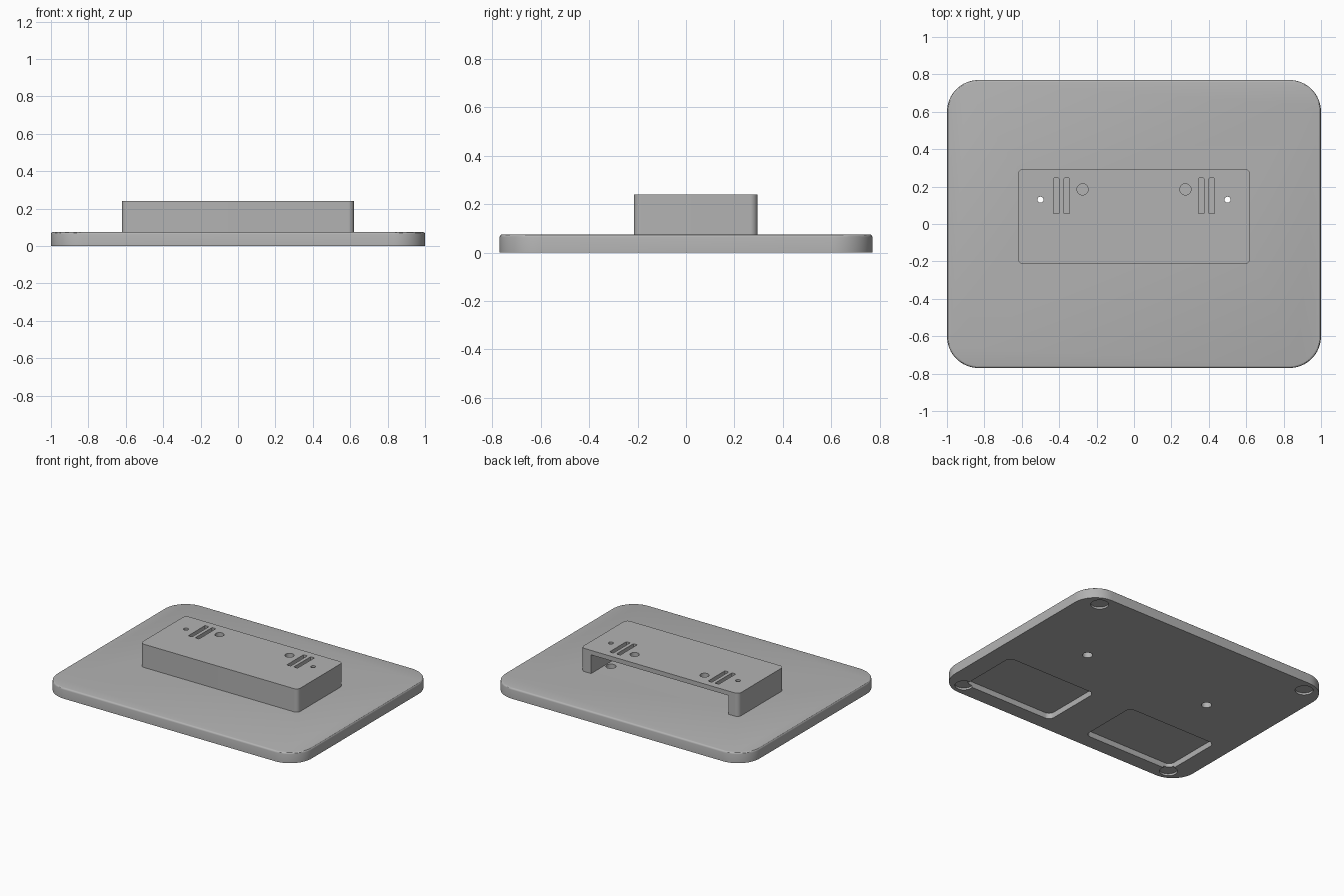
import bpy, bmesh, math

old = bpy.data.objects.get("Cube")
if old:
    bpy.data.objects.remove(old, do_unlink=True)

grey = bpy.data.materials.new("plain grey")
grey.use_nodes = True
colour = (0.45, 0.45, 0.45, 1)
grey.diffuse_color = colour
grey.node_tree.nodes["Principled BSDF"].inputs["Base Color"].default_value = colour


def prism(name, x0, x1, y0, y1, z0, z1, radius, steps=10):
    """Upright block with rounded vertical corners."""
    bm = bmesh.new()
    corners = [(x1 - radius, y1 - radius), (x0 + radius, y1 - radius),
               (x0 + radius, y0 + radius), (x1 - radius, y0 + radius)]
    ring = []
    for i, (cx, cy) in enumerate(corners):
        for s in range(steps + 1):
            a = math.pi / 2 * (i + s / steps)
            ring.append(bm.verts.new((cx + radius * math.cos(a), cy + radius * math.sin(a), z0)))
    bm.faces.new(ring)
    bmesh.ops.remove_doubles(bm, verts=bm.verts[:], dist=1e-5)
    up = bmesh.ops.extrude_face_region(bm, geom=bm.faces[:])["geom"]
    bmesh.ops.translate(bm, vec=(0, 0, z1 - z0), verts=[v for v in up if isinstance(v, bmesh.types.BMVert)])
    bmesh.ops.recalc_face_normals(bm, faces=bm.faces[:])
    mesh = bpy.data.meshes.new(name)
    bm.to_mesh(mesh)
    bm.free()
    mesh.materials.append(grey)
    ob = bpy.data.objects.new(name, mesh)
    bpy.context.collection.objects.link(ob)
    return ob


def disc(x, y, z0, z1, r):
    """Round cutter."""
    return prism("cutter", x - r, x + r, y - r, y + r, z0, z1, r)


def activate(ob):
    bpy.ops.object.select_all(action='DESELECT')
    ob.select_set(True)
    bpy.context.view_layer.objects.active = ob


def cut(ob, cutters):
    activate(ob)
    for c in cutters:
        mod = ob.modifiers.new("cut", 'BOOLEAN')
        mod.operation = 'DIFFERENCE'
        mod.solver = 'EXACT'
        mod.object = c
        bpy.ops.object.modifier_apply(modifier=mod.name)
        bpy.data.objects.remove(c, do_unlink=True)
    bpy.ops.object.shade_smooth_by_angle(angle=math.radians(30))


PLATE_TOP, BOX_TOP = 0.075, 0.24

# Base plate with a softened top rim
plate = prism("base_plate", -1, 1, -0.77, 0.77, 0, PLATE_TOP, 0.17, 16)
bm = bmesh.new()
bm.from_mesh(plate.data)
rim = [e for e in bm.edges if all(v.co.z > 0.05 for v in e.verts)]
bmesh.ops.bevel(bm, geom=rim, offset=0.012, segments=3, profile=0.5, affect='EDGES')
bm.to_mesh(plate.data)
bm.free()

# Underside pockets, foot recesses and screw holes
cutters = []
for s in (-1, 1):
    xa, xb = sorted((s * 0.15, s * 0.86))
    cutters.append(prism("cutter", xa, xb, -0.665, -0.22, -0.1, 0.04, 0.04))
    cutters.append(disc(s * 0.5, 0.13, -0.1, 0.2, 0.033))
    for y in (-0.68, 0.68):
        cutters.append(disc(s * 0.86, y, -0.1, 0.014, 0.058))
cut(plate, cutters)

# Raised housing, open at the back
housing = prism("raised_housing", -0.62, 0.62, -0.215, 0.295, PLATE_TOP, BOX_TOP, 0.03)
cutters = [prism("cutter", -0.54, 0.54, -0.155, 0.5, 0, 0.208, 0.012, 4)]

# Slots, round openings and screw holes through the housing top
for s in (-1, 1):
    cutters.append(disc(s * 0.5, 0.13, 0.15, 0.3, 0.016))
    cutters.append(disc(s * 0.275, 0.185, 0.15, 0.3, 0.03))
    for x in (0.36, 0.415):
        cutters.append(prism("cutter", s * x - 0.015, s * x + 0.015, 0.055, 0.245, 0.15, 0.3, 0.005, 3))
cut(housing, cutters)
